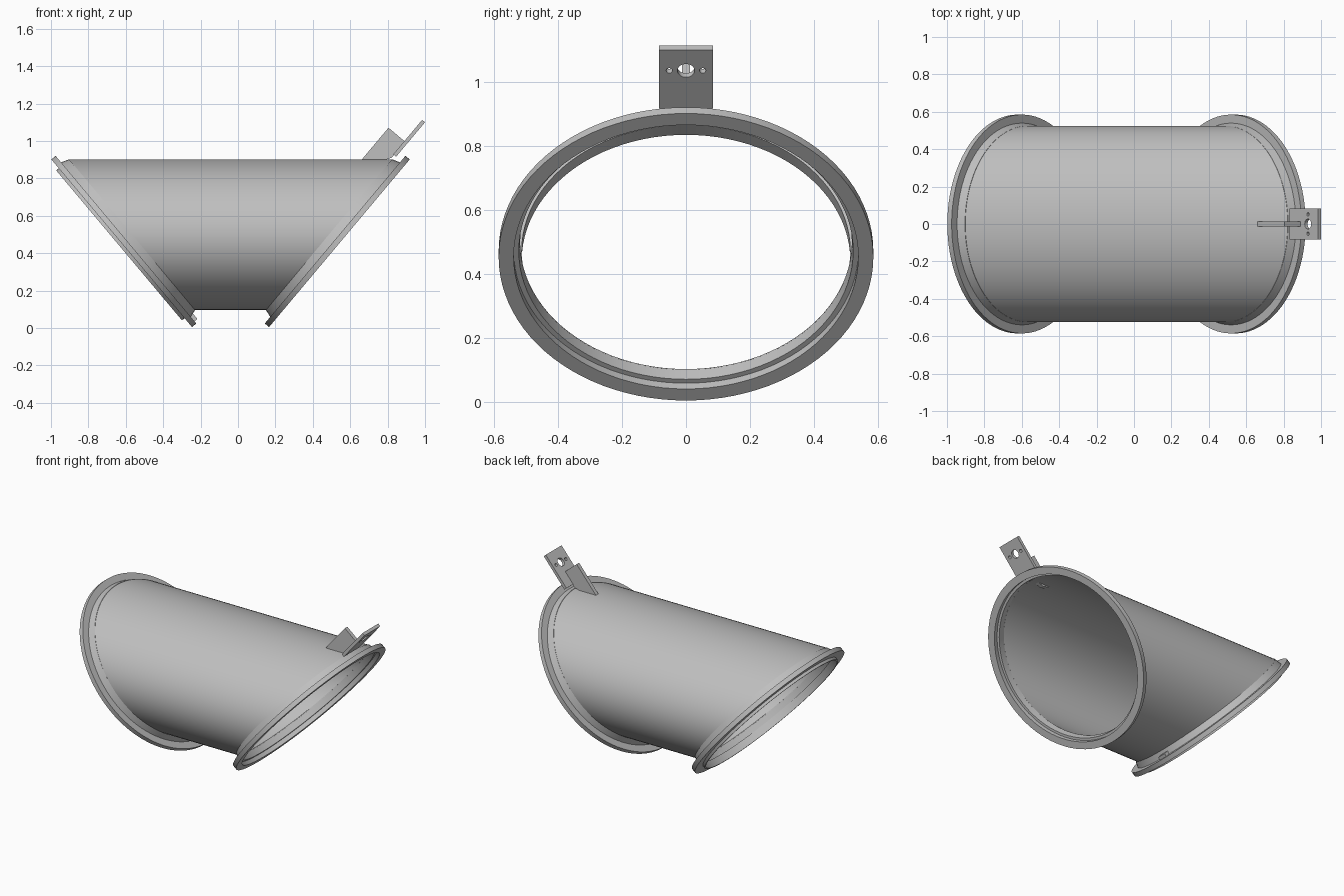
import bpy, bmesh, math
from mathutils import Matrix, Vector

cube = bpy.data.objects.get("Cube")
if cube:
    bpy.data.objects.remove(cube, do_unlink=True)

SEG = 96
TILT = math.radians(50)
SIN, COS = math.sin(TILT), math.cos(TILT)

metal = bpy.data.materials.new("grey metal")
metal.use_nodes = True
GREY = (0.52, 0.52, 0.52, 1)
metal.diffuse_color = GREY
metal.node_tree.nodes["Principled BSDF"].inputs["Base Color"].default_value = GREY


def end_frame(side, x):
    """Local x = up the tilted face, y = across, z = inward along its normal."""
    up, inward = (side * COS, 0, SIN), (-side * SIN, 0, COS)
    m = Matrix((up, (0, 1, 0), inward)).transposed().to_4x4()
    m.translation = (x, 0, 0.453)
    return m


RIGHT_END = end_frame(1, 0.542)
LEFT_END = end_frame(-1, -0.622)


def finish(name, bm, smooth=True):
    bmesh.ops.recalc_face_normals(bm, faces=bm.faces)
    mesh = bpy.data.meshes.new(name)
    bm.to_mesh(mesh)
    bm.free()
    mesh.materials.append(metal)
    ob = bpy.data.objects.new(name, mesh)
    bpy.context.collection.objects.link(ob)
    if smooth:
        bpy.ops.object.select_all(action='DESELECT')
        ob.select_set(True)
        bpy.context.view_layer.objects.active = ob
        bpy.ops.object.shade_smooth_by_angle(angle=math.radians(30))
    return ob


def loft_rings(name, rings):
    """Closed tube through circles given as (frame, radius, inward offset)."""
    bm = bmesh.new()
    loops = []
    for frame, r, c in rings:
        angles = [2 * math.pi * i / SEG for i in range(SEG)]
        loops.append([bm.verts.new(frame @ Vector((r * math.cos(a), r * math.sin(a), c)))
                      for a in angles])
    for a, b in zip(loops, loops[1:] + loops[:1]):
        for i in range(SEG):
            j = (i + 1) % SEG
            bm.faces.new((a[i], a[j], b[j], b[i]))
    return finish(name, bm)


def ring(name, frame, profile):
    return loft_rings(name, [(frame, r, c) for r, c in profile])


def prism(name, frame, outline, half_width):
    """Extrude an outline of (up, inward) points across the model."""
    bm = bmesh.new()
    sides = [[bm.verts.new(frame @ Vector((u, y, c))) for u, c in outline]
             for y in (-half_width, half_width)]
    bm.faces.new(sides[0])
    bm.faces.new(sides[1][::-1])
    for i in range(len(outline)):
        j = (i + 1) % len(outline)
        bm.faces.new((sides[0][i], sides[0][j], sides[1][j], sides[1][i]))
    return finish(name, bm, smooth=False)


def drill(target, frame, u, y, c, radius):
    bm = bmesh.new()
    bmesh.ops.create_cone(bm, cap_ends=True, segments=32, radius1=radius, radius2=radius,
                          depth=0.2, matrix=frame @ Matrix.Translation((u, y, c)))
    cutter = finish("hole_cutter", bm, smooth=False)
    cutter.hide_render = True
    mod = target.modifiers.new("hole", 'BOOLEAN')
    mod.object, mod.operation, mod.solver = cutter, 'DIFFERENCE', 'EXACT'
    bpy.ops.object.select_all(action='DESELECT')
    bpy.context.view_layer.objects.active = target
    target.select_set(True)
    bpy.ops.object.modifier_apply(modifier=mod.name)
    bpy.data.objects.remove(cutter, do_unlink=True)


# Main pipe, sheared between the two tilted ends
loft_rings("pipe", [(LEFT_END, 0.525, 0.07), (RIGHT_END, 0.525, 0.07),
                    (RIGHT_END, 0.518, 0.07), (LEFT_END, 0.518, 0.07)])

# Collars and flanges
for label, frame, hole in (("right", RIGHT_END, 0.538), ("left", LEFT_END, 0.521)):
    ring(label + "_collar", frame, [(0.522, 0.028), (0.54, 0.028), (0.525, 0.073), (0.518, 0.073)])
    ring(label + "_flange", frame, [(hole, 0), (0.585, 0), (0.585, 0.03), (hole, 0.03)])

# Locating lip on the left end
ring("left_lip", LEFT_END, [(0.513, -0.018), (0.523, -0.018), (0.523, 0.03), (0.513, 0.03)])

# Small tab behind the bottom of the left flange
prism("lower_tab", LEFT_END, [(-0.57, 0.028), (-0.57, 0.05), (-0.52, 0.05), (-0.52, 0.028)], 0.03)

# Mounting plate with three holes, and its rib
plate = prism("mounting_plate", RIGHT_END,
              [(0.55, 0.065), (0.79, 0.065), (0.79, 0.085), (0.55, 0.085)], 0.084)
for y, radius in ((0, 0.027), (-0.052, 0.01), (0.052, 0.01)):
    drill(plate, RIGHT_END, 0.705, y, 0.075, radius)
prism("plate_rib", RIGHT_END,
      [(0.53, 0.08), (0.642, 0.08), (0.642, 0.196), (0.418, 0.196), (0.45, 0.13)], 0.013)
